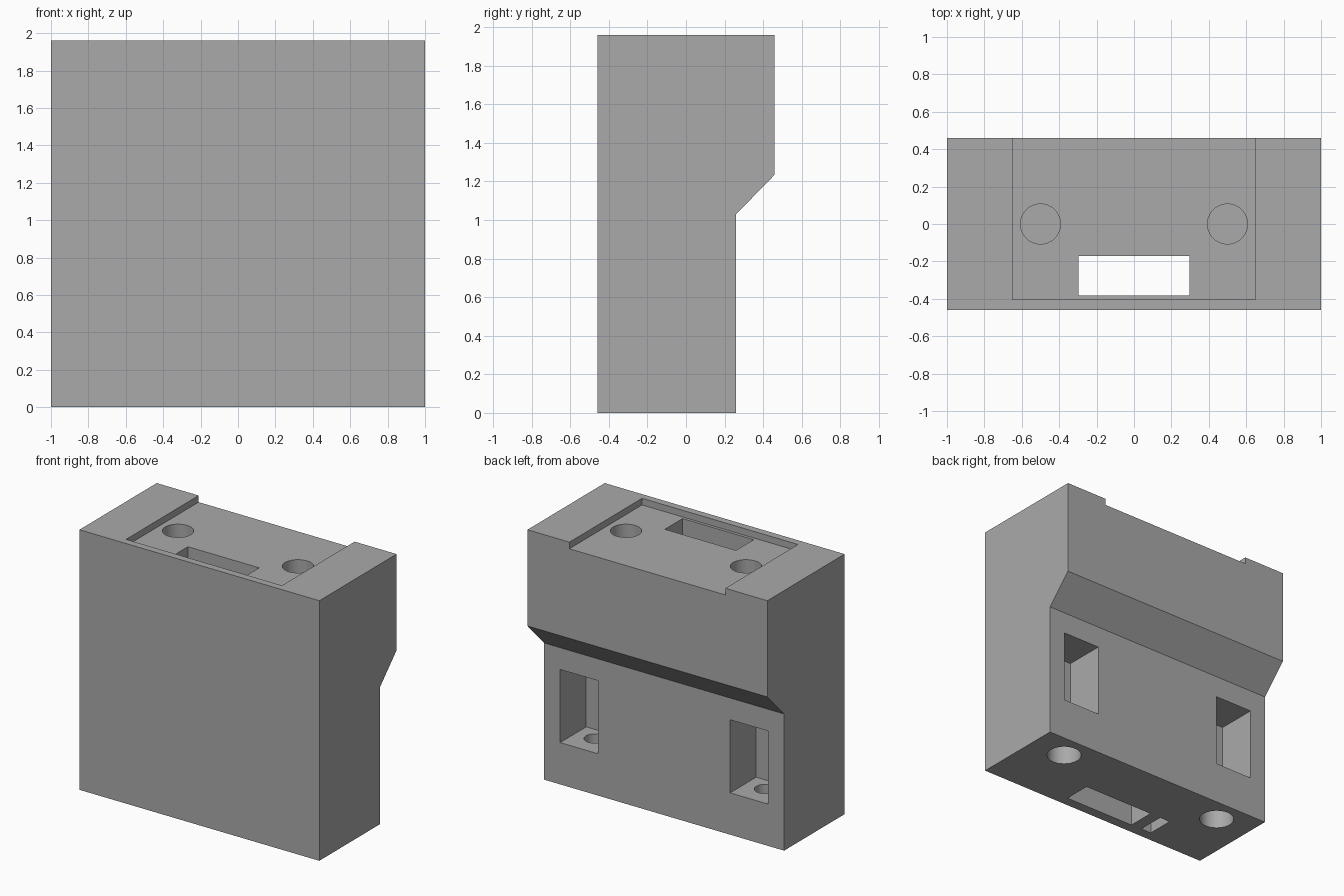
import bpy, bmesh, math
from mathutils import Matrix, Vector

if "Cube" in bpy.data.objects:
    bpy.data.objects.remove(bpy.data.objects["Cube"])

# Single grey plastic colour
grey = bpy.data.materials.new("grey plastic")
grey.diffuse_color = (0.4, 0.4, 0.4, 1)
grey.use_nodes = True
grey.node_tree.nodes["Principled BSDF"].inputs["Base Color"].default_value = grey.diffuse_color


def add_object(name, bm):
    bmesh.ops.recalc_face_normals(bm, faces=bm.faces)
    mesh = bpy.data.meshes.new(name)
    bm.to_mesh(mesh)
    bm.free()
    mesh.materials.append(grey)
    obj = bpy.data.objects.new(name, mesh)
    bpy.context.collection.objects.link(obj)
    return obj


def box(name, x0, x1, y0, y1, z0, z1):
    bm = bmesh.new()
    centre = Vector((x0 + x1, y0 + y1, z0 + z1)) / 2
    size = Matrix.Diagonal((x1 - x0, y1 - y0, z1 - z0, 1))
    bmesh.ops.create_cube(bm, size=1, matrix=Matrix.Translation(centre) @ size)
    return add_object(name, bm)


def cylinder(name, x, y, r, z0, z1):
    bm = bmesh.new()
    bmesh.ops.create_cone(bm, cap_ends=True, segments=64, radius1=r, radius2=r,
                          depth=z1 - z0,
                          matrix=Matrix.Translation((x, y, (z0 + z1) / 2)))
    return add_object(name, bm)


# Block body: side profile with a sloped overhang at the back, swept along x
profile = [(-0.46, 0), (0.26, 0), (0.26, 1.03), (0.46, 1.235), (0.46, 1.96), (-0.46, 1.96)]
bm = bmesh.new()
side = bm.faces.new([bm.verts.new((-1, y, z)) for y, z in profile])
swept = bmesh.ops.extrude_face_region(bm, geom=[side])["geom"]
bmesh.ops.translate(bm, vec=(2, 0, 0),
                    verts=[v for v in swept if isinstance(v, bmesh.types.BMVert)])
body = add_object("block_body", bm)

# Top recess, through slot and small blind slot underneath
cutters = [
    box("top_recess", -0.65, 0.65, -0.405, 0.6, 1.91, 2.1),
    box("through_slot", -0.297, 0.297, -0.383, -0.172, -0.1, 2.1),
    box("small_slot", -0.475, -0.388, -0.38, -0.172, -0.1, 0.4),
]
# Mirrored holes: top blind holes, back windows, and stepped bolt holes
for s, label in ((-1, "left"), (1, "right")):
    x0, x1 = sorted((s * 0.55, s * 0.867))
    cutters += [
        cylinder(label + "_top_hole", s * 0.5, 0, 0.107, 1.45, 2.1),
        box(label + "_back_window", x0, x1, -0.05, 0.4, 0.315, 0.866),
        cylinder(label + "_bolt_hole", s * 0.71, 0.07, 0.075, 0.1, 0.4),
        cylinder(label + "_counterbore", s * 0.71, 0.07, 0.122, -0.1, 0.2),
    ]

# Cut everything out of the body
bpy.context.view_layer.objects.active = body
for cutter in cutters:
    mod = body.modifiers.new(cutter.name, "BOOLEAN")
    mod.operation = "DIFFERENCE"
    mod.solver = "EXACT"
    mod.object = cutter
    bpy.ops.object.modifier_apply(modifier=mod.name)
    bpy.data.objects.remove(cutter)

# Smooth hole walls, sharp edges elsewhere
body.select_set(True)
bpy.ops.object.shade_smooth_by_angle(angle=math.radians(30))
